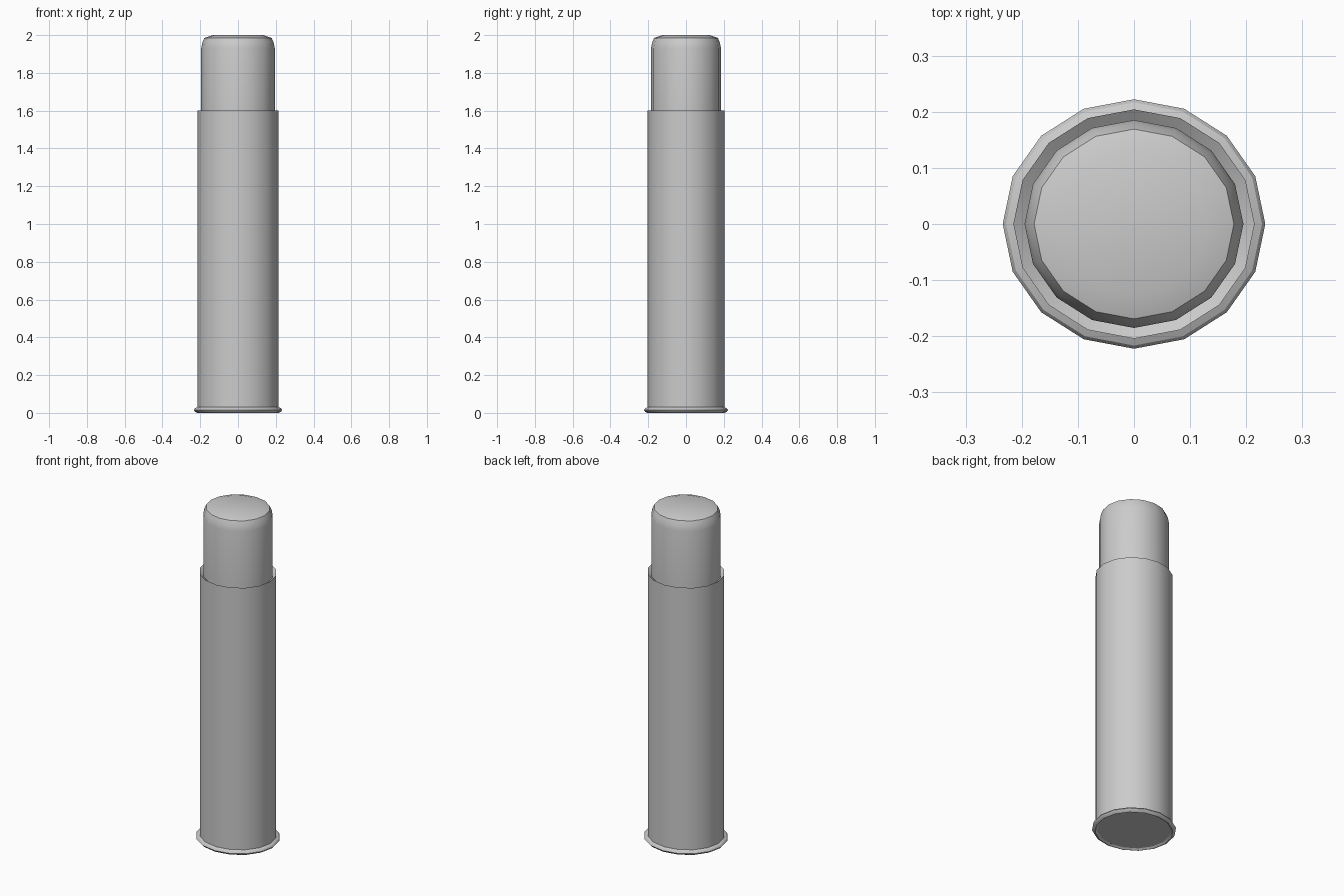
import bpy, bmesh, math

if "Cube" in bpy.data.objects:
    bpy.data.objects.remove(bpy.data.objects["Cube"])

SIDES = 16
Y_SCALE = 0.95  # the model is slightly narrower in depth


def lathe(name, profile, cap_start, cap_end):
    """Spin a (radius, z) profile around z into a 16-sided shell."""
    bm = bmesh.new()
    rings = []
    for r, z in profile:
        rings.append([bm.verts.new((r * math.cos(2 * math.pi * i / SIDES),
                                    r * Y_SCALE * math.sin(2 * math.pi * i / SIDES), z))
                      for i in range(SIDES)])
    for a, b in zip(rings, rings[1:]):
        for i in range(SIDES):
            j = (i + 1) % SIDES
            bm.faces.new((a[i], a[j], b[j], b[i]))
    if cap_start:
        bm.faces.new(rings[0][::-1])
    if cap_end:
        bm.faces.new(rings[-1])
    mesh = bpy.data.meshes.new(name)
    bm.to_mesh(mesh)
    bm.free()
    obj = bpy.data.objects.new(name, mesh)
    bpy.context.collection.objects.link(obj)
    bpy.ops.object.select_all(action='DESELECT')
    bpy.context.view_layer.objects.active = obj
    obj.select_set(True)
    bpy.ops.object.shade_smooth_by_angle(angle=math.radians(30))
    return obj


# Casing: recessed base, flared rim, straight wall, mouth sloping inwards
lathe("casing", [(0.204, 0.008), (0.216, 0.0), (0.228, 0.006), (0.234, 0.015),
                 (0.228, 0.024), (0.215, 0.03), (0.215, 1.6), (0.194, 1.585)],
      True, False)

# Tip: straight plug with a rounded shoulder and a shallow domed end
lathe("tip", [(0.195, 1.58), (0.195, 1.93), (0.189, 1.96), (0.178, 1.985),
              (0.132, 2.0)], True, True)
